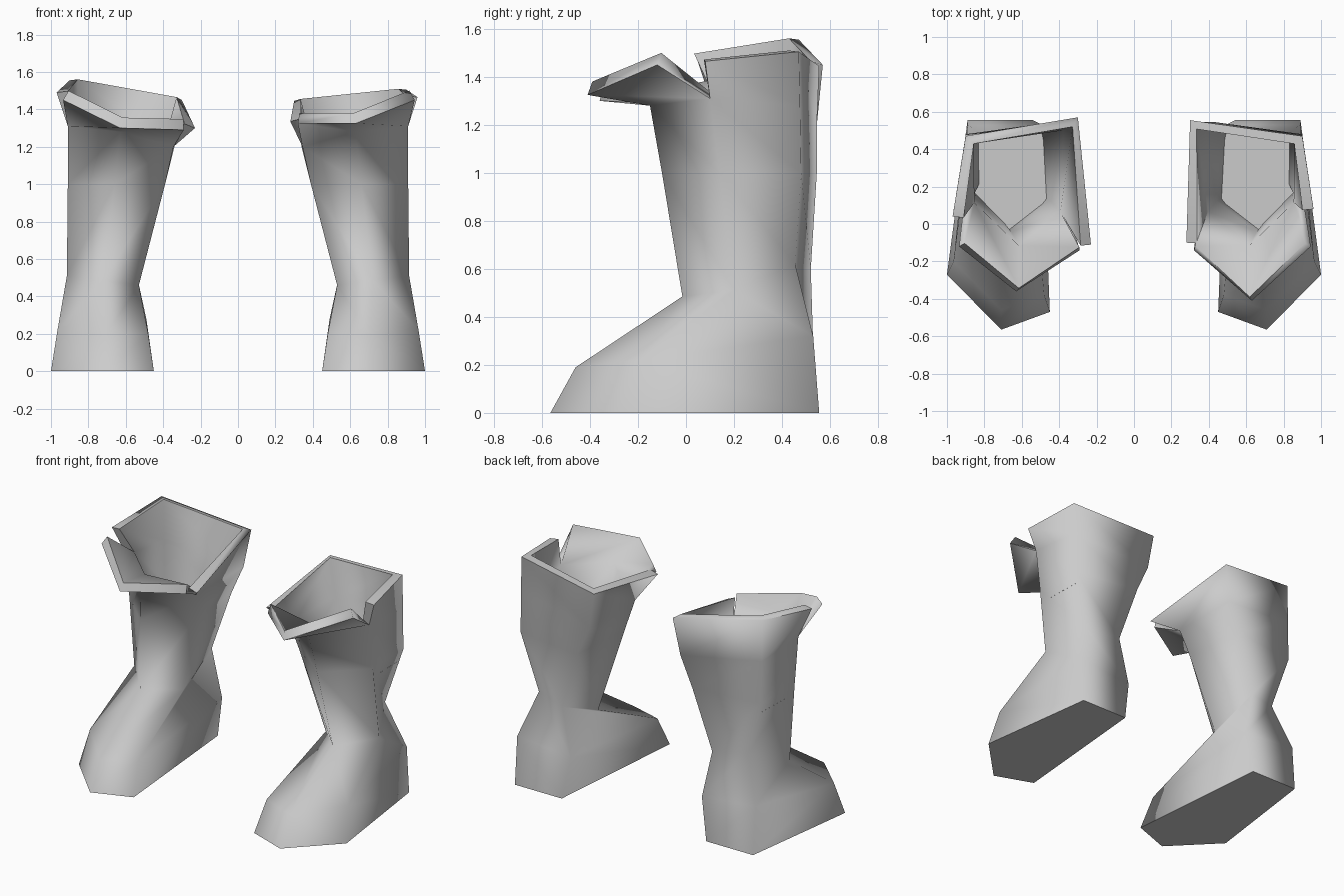
import bpy
import bmesh
import math

cube = bpy.data.objects.get("Cube")
if cube:
    bpy.data.objects.remove(cube, do_unlink=True)

grey = bpy.data.materials.new("plain_grey")
grey.use_nodes = True
colour = (0.6, 0.6, 0.6, 1)
grey.diffuse_color = colour
grey.node_tree.nodes["Principled BSDF"].inputs["Base Color"].default_value = colour

# Five-sided rings from sole to shaft top.
# Corner order: outer front, toe, inner front, inner back, outer back.
sole = [(1, -.27, 0), (.71, -.565, 0), (.45, -.47, 0), (.54, .555, 0), (.89, .555, 0)]
foot = [(.965, -.2, .22), (.71, -.46, .19), (.48, -.38, .2), (.49, .53, .28), (.89, .53, .32)]
ankle = [(.915, .2, .51), (.72, -.015, .485), (.53, .18, .46), (.56, .52, .6), (.78, .455, .62)]
shaft = [(.91, .14, 1), (.66, -.1, 1), (.39, .1, 1), (.43, .545, 1), (.9, .48, 1)]
collar = [(.91, .1, 1.31), (.63, -.15, 1.28), (.345, .05, 1.2), (.34, .545, 1.2), (.9, .475, 1.28)]
rings = [sole, foot, ankle, shaft, collar]

# Cuffs: front flap (outer, toe, inner), then back wrap (inner front round to outer front)
left_flap = [(.945, -.12, 1.45), (.63, -.41, 1.325), (.32, -.14, 1.325)]
left_wrap = [(.28, -.1, 1.335), (.3, .555, 1.445), (.9, .47, 1.505), (.96, .08, 1.465)]
right_flap = [(.935, -.12, 1.45), (.63, -.36, 1.3), (.29, -.14, 1.29)]
right_wrap = [(.23, -.11, 1.3), (.3, .57, 1.45), (.9, .47, 1.555), (.97, .04, 1.49)]


def finish(name, bm):
    bmesh.ops.recalc_face_normals(bm, faces=bm.faces[:])
    mesh = bpy.data.meshes.new(name)
    bm.to_mesh(mesh)
    bm.free()
    mesh.materials.append(grey)
    obj = bpy.data.objects.new(name, mesh)
    bpy.context.collection.objects.link(obj)
    bpy.ops.object.select_all(action='DESELECT')
    obj.select_set(True)
    bpy.context.view_layer.objects.active = obj
    return obj


def strip(bm, lower, upper):
    for i in range(len(lower) - 1):
        bm.faces.new((lower[i], lower[i + 1], upper[i + 1], upper[i]))


def build_boot(name, side, flap, wrap):
    bm = bmesh.new()

    def add(points):
        return [bm.verts.new((side * x, y, z)) for x, y, z in points]

    # Foot and shaft
    loops = [add(r) for r in rings]
    bm.faces.new(loops[0])
    for low, high in zip(loops, loops[1:]):
        strip(bm, low + low[:1], high + high[:1])

    # Flared cuff, split at the two sides
    top = loops[-1]
    strip(bm, top[:3], add(flap))
    strip(bm, top[2:] + top[:1], add(wrap))

    # Wall thickness
    boot = finish(name, bm)
    wall = boot.modifiers.new("wall", 'SOLIDIFY')
    wall.thickness = .06
    wall.offset = -1
    bpy.ops.object.modifier_apply(modifier=wall.name)

    # Sharp sole and rim, soft upright corners
    bpy.ops.object.shade_smooth_by_angle(angle=math.radians(80))
    for edge in boot.data.edges:
        low, high = sorted(boot.data.vertices[i].co.z for i in edge.vertices)
        if high - low > .12 and low < 1.29:
            edge.use_edge_sharp = False

    # Floor inside the shaft
    bm = bmesh.new()
    cx, cy = .66, .22
    bm.faces.new([bm.verts.new((side * (cx + (x - cx) * .9), cy + (y - cy) * .9, .92))
                  for x, y, z in shaft])
    floor = finish(name + "_inner_floor", bm)
    if floor.data.polygons[0].normal.z < 0:
        floor.data.flip_normals()


build_boot("left_boot", 1, left_flap, left_wrap)
build_boot("right_boot", -1, right_flap, right_wrap)
